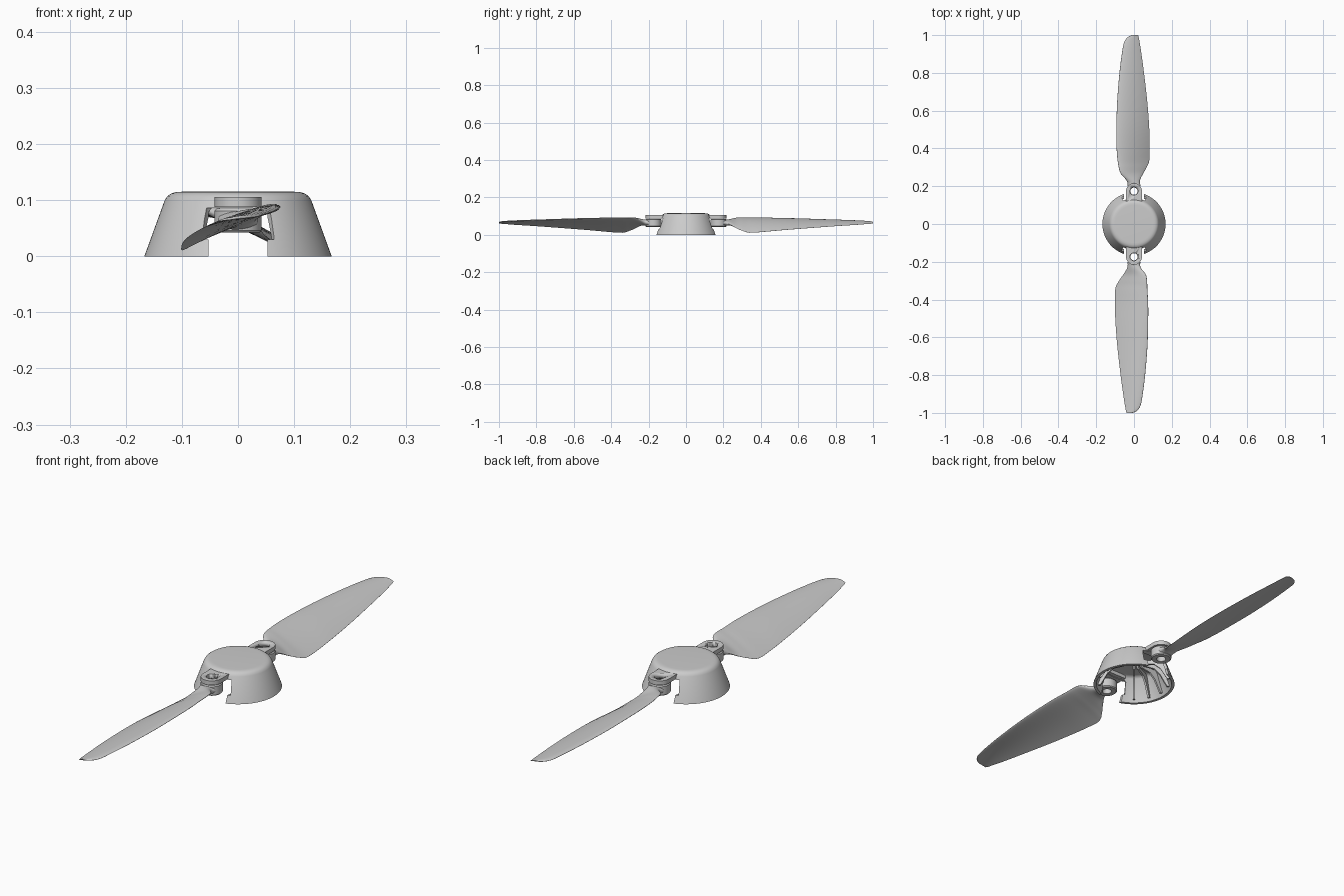
import bpy, bmesh, math
from mathutils import Matrix, Vector

if "Cube" in bpy.data.objects:
    bpy.data.objects.remove(bpy.data.objects["Cube"])

HINGE = 0.174          # distance of the fold pins from the axis


def finish(name, bm, angle=35):
    bmesh.ops.recalc_face_normals(bm, faces=bm.faces)
    me = bpy.data.meshes.new(name)
    bm.to_mesh(me)
    bm.free()
    ob = bpy.data.objects.new(name, me)
    bpy.context.collection.objects.link(ob)
    bpy.ops.object.select_all(action='DESELECT')
    ob.select_set(True)
    bpy.context.view_layer.objects.active = ob
    if angle:
        bpy.ops.object.shade_smooth_by_angle(angle=math.radians(angle))
    return ob


def skin(bm, rings):
    """Bridge rings of vertices, each ring closed."""
    n = len(rings[0])
    for a, b in zip(rings, rings[1:]):
        for i in range(n):
            j = (i + 1) % n
            bm.faces.new((a[i], a[j], b[j], b[i]))


def lathe(name, profile, centre=(0, 0), steps=96):
    """Closed (r, z) profile turned about a vertical axis."""
    bm = bmesh.new()
    rings = []
    for k in range(steps):
        a = 2 * math.pi * k / steps
        rings.append([bm.verts.new((centre[0] + r * math.cos(a), centre[1] + r * math.sin(a), z))
                      for r, z in profile])
    skin(bm, rings + rings[:1])
    bmesh.ops.remove_doubles(bm, verts=bm.verts, dist=1e-5)
    return finish(name, bm)


def prism(name, outline, z0, z1, angle=35):
    bm = bmesh.new()
    lo = [bm.verts.new((x, y, z0)) for x, y in outline]
    hi = [bm.verts.new((x, y, z1)) for x, y in outline]
    skin(bm, [lo, hi])
    bm.faces.new(lo)
    bm.faces.new(hi)
    return finish(name, bm, angle)


def circle(cx, cy, r, n=40):
    return [(cx + r * math.cos(2 * math.pi * i / n), cy + r * math.sin(2 * math.pi * i / n))
            for i in range(n)]


def cut(ob, cutter):
    m = ob.modifiers.new("cut", 'BOOLEAN')
    m.operation, m.solver, m.object = 'DIFFERENCE', 'EXACT', cutter
    bpy.context.view_layer.objects.active = ob
    bpy.ops.object.modifier_apply(modifier=m.name)
    bpy.data.objects.remove(cutter)


# Hub: hollow truncated cone with a rounded shoulder
hub = lathe("hub_shell", [
    (0.1, 0.115), (0.11, 0.1145), (0.119, 0.112), (0.126, 0.107), (0.131, 0.099), (0.167, 0),
    (0.155, 0), (0.121, 0.094), (0.114, 0.101), (0.104, 0.104), (0, 0.104), (0, 0.115)])

# Slots that let the blades fold, wider around the hinge
for s in (-1, 1):
    w = 0.053
    cut(hub, prism("slot_cutter", [(-w, s * 0.1), (w, s * 0.1), (w, s * 0.3), (-w, s * 0.3)],
                   -0.05, 0.08, 0))
    cut(hub, prism("hinge_cutter", circle(0, s * 0.16, 0.067), 0.03, 0.086, 0))

# Stiffening ribs inside the hub
RIB = [(0.153, 0.012), (0.122, 0.1), (0.115, 0.106), (0.03, 0.107), (0.04, 0.092),
       (0.085, 0.084), (0.11, 0.062), (0.125, 0.035), (0.14, 0.01)]
bm = bmesh.new()
for side in (0, 180):
    for k in range(-2, 3):
        a = math.radians(side + 25 * k)
        rot = Matrix.Rotation(a, 3, 'Z')
        ends = [[bm.verts.new(rot @ Vector((r, t, z))) for r, z in RIB] for t in (-0.004, 0.004)]
        skin(bm, ends)
        bm.faces.new(ends[0])
        bm.faces.new(ends[1])
finish("hub_ribs", bm, 30)

# Blade stations: distance, low edge x, high edge x, low edge z, high edge z, thickness
STATIONS = [
    (0.200, -.036, .036, .064, .064, .036), (0.217, -.032, .033, .061, .067, .033),
    (0.237, -.036, .042, .054, .076, .028), (0.268, -.053, .067, .036, .088, .021),
    (0.300, -.073, .075, .022, .091, .018), (0.340, -.090, .079, .011, .090, .016),
    (0.420, -.092, .084, .016, .089, .015), (0.520, -.089, .084, .025, .087, .014),
    (0.650, -.079, .080, .035, .083, .012), (0.800, -.062, .068, .046, .078, .010),
    (0.910, -.047, .054, .053, .074, .008), (0.960, -.039, .044, .057, .071, .007),
    (0.988, -.034, .026, .059, .069, .006), (1.000, -.031, .002, .061, .067, .004)]


def spline(rows, sub=4):
    """Catmull-Rom interpolation of the table rows."""
    out = []
    for i in range(len(rows) - 1):
        p = [rows[max(0, min(len(rows) - 1, i + d))] for d in (-1, 0, 1, 2)]
        for k in range(sub):
            t = k / sub
            out.append([0.5 * (2 * b + (c - a) * t + (2 * a - 5 * b + 4 * c - d) * t * t
                               + (3 * b - a - 3 * c + d) * t ** 3) for a, b, c, d in zip(*p)])
    return out + [list(rows[-1])]


def section(s, th):
    """Half thickness at chord position s: round at the root, airfoil further out."""
    u = 1 - s
    oval = math.sqrt(max(0, s * u)) * 2
    foil = 10 * (0.2969 * math.sqrt(u) - 0.126 * u - 0.3516 * u * u + 0.2843 * u ** 3 - 0.1000 * u ** 4)
    blend = min(1, max(0, (th - 0.2) / 0.14))
    return max(0.03, oval * (1 - blend) + foil * blend) / 2


def blade(name, turn, dx):
    bm = bmesh.new()
    n = 16
    pos = [(1 - math.cos(math.pi * i / n)) / 2 for i in range(n + 1)]
    walk = [(s, 1) for s in pos] + [(s, -1) for s in reversed(pos)]
    rot = Matrix.Rotation(turn, 3, 'Z')
    rings = []
    for r, xl, xh, zl, zh, t in spline(STATIONS):
        ramp = min(1, max(0, (r - 0.2) / 0.15))
        camber = 0.055 * (xh - xl) * ramp
        ring = []
        for s, sign in walk:
            z = zl + (zh - zl) * s + camber * 4 * s * (1 - s) + sign * t * section(s, r)
            v = rot @ Vector((xl + (xh - xl) * s, -r, z))
            v.x += dx * ramp
            ring.append(bm.verts.new(v))
        rings.append(ring)
    skin(bm, rings)
    bm.faces.new(rings[0])
    bm.faces.new(rings[-1])
    return finish(name, bm, 50)


for label, s, turn in (("front", -1, 0), ("back", 1, math.pi)):
    y = s * HINGE
    blade(label + "_blade", turn, -0.009)

    # Blade root knuckle with pin hole
    lathe(label + "_knuckle", [(0.019, 0.042), (0.038, 0.042), (0.042, 0.046), (0.042, 0.081),
                               (0.038, 0.085), (0.019, 0.085)], (0, y), 48)

    # Upper hinge lug growing out of the hub, with pin hole
    arc = [(0.042 * math.cos(math.pi * i / 20), y + s * 0.042 * math.sin(math.pi * i / 20))
           for i in range(21)]
    lug = prism(label + "_hinge_lug", arc + [(-0.042, s * 0.105), (0.042, s * 0.105)], 0.088, 0.106)
    cut(lug, prism("pin_cutter", circle(0, y, 0.021), 0.05, 0.15))
